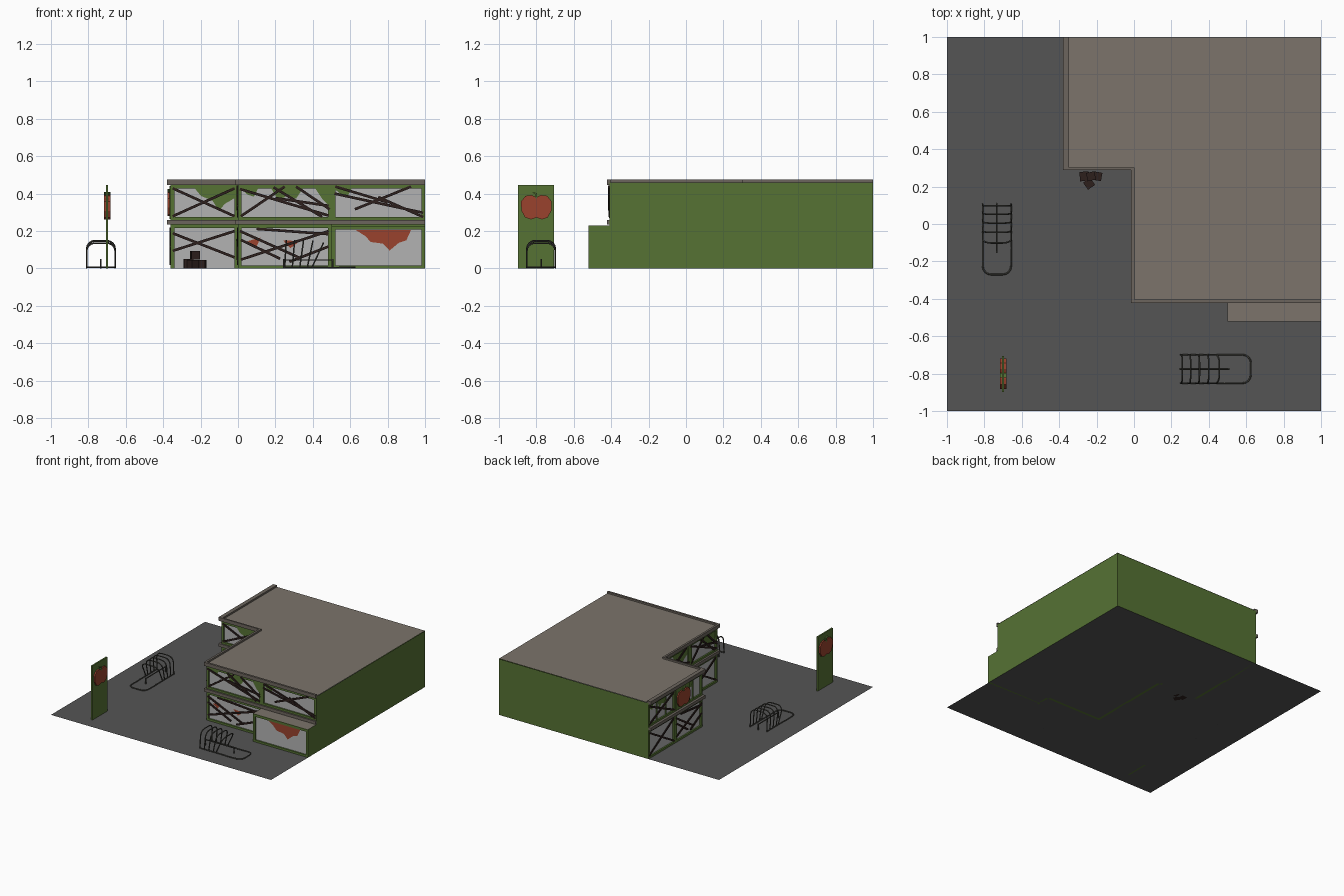
import bpy, bmesh, math
from mathutils import Matrix, Vector

if "Cube" in bpy.data.objects:
    bpy.data.objects.remove(bpy.data.objects["Cube"])


def mat(name, c):
    m = bpy.data.materials.new(name)
    m.diffuse_color = (*c, 1)
    m.use_nodes = True
    m.node_tree.nodes["Principled BSDF"].inputs["Base Color"].default_value = m.diffuse_color
    return m


GREEN = mat("green_paint", (.093, .17, .034))
RED = mat("red_paint", (.32, .055, .027))
ROOF = mat("roof_beige", (.2, .175, .145))
TRIM = mat("trim_grey", (.15, .13, .11))
WOOD = mat("dark_wood", (.026, .014, .012))
GLASS = mat("pale_glass", (.45, .45, .45))
ASPHALT = mat("asphalt", (.09, .09, .09))
METAL = mat("rack_metal", (.06, .06, .05))


def add(name, bm, m, M=Matrix()):
    bmesh.ops.recalc_face_normals(bm, faces=bm.faces)
    me = bpy.data.meshes.new(name)
    bm.to_mesh(me)
    bm.free()
    ob = bpy.data.objects.new(name, me)
    me.materials.append(m)
    ob.matrix_world = M
    bpy.context.collection.objects.link(ob)
    return ob


def face(name, pts, m, M=Matrix(), push=None):
    """Flat polygon, optionally extruded along push."""
    bm = bmesh.new()
    f = bm.faces.new([bm.verts.new(p) for p in pts])
    if push:
        r = bmesh.ops.extrude_face_region(bm, geom=[f], use_keep_orig=True)
        vs = [g for g in r["geom"] if isinstance(g, bmesh.types.BMVert)]
        bmesh.ops.translate(bm, verts=vs, vec=push)
    return add(name, bm, m, M)


def box(bm, lo, hi, M=Matrix()):
    lo, hi = Vector(lo), Vector(hi)
    bmesh.ops.create_cube(bm, size=1, matrix=M @ Matrix.Translation((lo + hi) / 2)
                          @ Matrix.Diagonal((*(hi - lo), 1)))


def bay(name, M, u, w, z0, z1, boards=(), shards=(), shard_mat=GREEN, sill=True, mullions=0):
    """One shop window: local x runs along the wall, -y faces out."""
    t, h = .02, z1 - z0
    bm = bmesh.new()
    box(bm, (u, 0, z0), (u + t, .02, z1))
    box(bm, (u + w - t, 0, z0), (u + w, .02, z1))
    box(bm, (u + t, 0, z1 - t), (u + w - t, .02, z1))
    if sill:
        box(bm, (u + t, 0, z0), (u + w - t, .02, z0 + t * .8))
    for i in range(mullions):
        c = u + w * (i + 1) / (mullions + 1)
        box(bm, (c - .004, .002, z0), (c + .004, .018, z1 - t))
    add(name + "_frame", bm, GREEN, M)
    face(name + "_glass", [(u, .012, z0), (u + w, .012, z0), (u + w, .012, z1), (u, .012, z1)], GLASS, M)
    for poly in shards:
        face(name + "_torn_panel", [(u + s * w, .008, z0 + q * h) for s, q in poly], shard_mat, M)
    if boards:
        bm = bmesh.new()
        for i, (a, b, c, d) in enumerate(boards):
            p = Vector((u + a * w, 0, z0 + b * h))
            v = Vector((u + c * w, 0, z0 + d * h)) - p
            L, ang = v.length, math.atan2(v.z, v.x)
            y = -.002 * (i % 3)
            box(bm, (0, y - .003, -.007), (L, y + .004, .007),
                Matrix.Translation(p) @ Matrix.Rotation(-ang, 4, 'Y'))
        add(name + "_boards", bm, WOOD, M)


# Board and torn panel patterns (fractions of a bay)
CROSS = [(.03, .1, .95, .9), (.03, .9, .95, .1)]
LOW = [(.02, .85, .65, .25), (.03, .2, .97, .85), (.03, .65, .45, .22), (.2, .9, .97, .78), (.55, .15, .97, .5)]
DENSE = [(.03, .1, .5, .95), (.02, .88, .97, .12), (.4, .62, .97, .4), (.38, .93, .9, .08), (.62, .95, .98, .3)]
FAN = [(.03, .75, .98, .2), (.04, .95, .6, .5), (.25, .3, .85, .95), (.5, .65, .98, .08)]
RAGS = [[(.35, .92), (.97, .92), (.95, .62), (.8, .45), (.72, .25), (.62, .55), (.45, .68)]]
RAGS2 = [[(.02, .92), (.22, .92), (.17, .66), (.1, .72)],
         [(.35, .92), (.7, .92), (.62, .6), (.52, .7), (.44, .52)],
         [(.82, .92), (.98, .92), (.97, .4), (.9, .6)]]
SPLAT = [[(.26, .9), (.85, .9), (.8, .66), (.72, .6), (.62, .42), (.55, .58), (.42, .62), (.36, .76)]]
BITS = [[(.1, .62), (.24, .7), (.2, .5)], [(.48, .64), (.66, .62), (.56, .46)]]

Z0, Z1, Z2, Z3 = 0, .235, .26, .447


def wall(x, y, turn):
    return Matrix.Translation((x, y, 0)) @ Matrix.Rotation(math.radians(turn), 4, 'Z')


# Front-facing bays
notch, front = wall(-.36, .3, 0), wall(0, -.41, 0)
bay("notch_lower", notch, 0, .36, Z0, Z1, [(.03, .8, .95, .25), (.03, .4, .95, .85)], sill=False)
bay("notch_upper", notch, 0, .36, Z2, Z3, CROSS, RAGS)
bay("front_lower", front, 0, .5, Z0, Z1, LOW, BITS, RED)
bay("front_upper_left", front, 0, .5, Z2, Z3, DENSE, RAGS2)
bay("front_upper_right", front, .5, .5, Z2, Z3, FAN, RAGS2[:1])

# Side-facing bays
side, wing = wall(0, .3, -90), wall(-.36, 1, -90)
for i in range(2):
    bay(f"side_lower_{i}", side, i * .355, .355, Z0, Z1, (LOW, CROSS)[i], BITS, RED)
    bay(f"side_upper_{i}", side, i * .355, .355, Z2, Z3, (FAN, DENSE)[i], RAGS)
    bay(f"wing_lower_{i}", wing, i * .35, .35, Z0, Z1, (CROSS, LOW)[i])
    bay(f"wing_upper_{i}", wing, i * .35, .35, Z2, Z3, (CROSS, ())[i], RAGS2[:2], mullions=2)

# Entrance porch
bay("porch_front", wall(.5, -.52, 0), 0, .5, 0, .228, (), SPLAT, RED)
bay("porch_side", wall(.5, -.41, -90), 0, .11, 0, .228)
face("porch_roof", [(.5, -.52, .23), (1, -.52, .23), (1, -.405, .23), (.5, -.405, .23)], ROOF)

# Plain walls, roof and bands
face("right_wall", [(1, -.52, 0), (1, 1, 0), (1, 1, .46), (1, -.41, .46), (1, -.41, .23), (1, -.52, .23)], GREEN)
face("back_wall", [(1, 1, 0), (-.36, 1, 0), (-.36, 1, .46), (1, 1, .46)], GREEN)
face("roof", [(x, y, .462) for x, y in
              [(-.36, 1), (-.36, .3), (0, .3), (0, -.41), (1, -.41), (1, 1)]], ROOF)
outer = [(-.38, 1), (-.38, .29), (-.015, .29), (-.015, -.422), (1, -.422)]
inner = [(1, -.405), (.002, -.405), (.002, .302), (-.347, .302), (-.347, 1)]
for name, z, h in (("parapet", .447, .029), ("floor_band", .235, .025)):
    face(name, [(x, y, z) for x, y in outer + inner], TRIM, push=(0, 0, h))
face("paving", [(-1, -1, 0), (1, -1, 0), (1, 1, 0), (-1, 1, 0)], ASPHALT)


# Fruit-shaped shop signs
def fruit(name, M, size, depth):
    half = [(0, .052), (.025, .064), (.058, .06), (.082, .03), (.08, -.02), (.06, -.056), (.03, -.066), (0, -.056)]
    pts = half + [(-a, b) for a, b in reversed(half[1:-1])]
    face(name, [(a * size, -depth / 2, b * size) for a, b in pts], RED, M, (0, depth, 0))
    face(name + "_leaf", [(a * size, -depth / 2, b * size) for a, b in
                          [(-.004, .045), (.006, .045), (.004, .065), (.022, .08), (-.004, .075)]],
         GREEN, M, (0, depth * 1.05, 0))


bm = bmesh.new()
box(bm, (-.706, -.897, 0), (-.694, -.705, .445))
add("sign_board", bm, GREEN)
fruit("sign_fruit", wall(-.7, -.8, -90) @ Matrix.Translation((0, 0, .328)), 1, .035)
bm = bmesh.new()
box(bm, (.35, -.006, .265), (.53, .008, .44))
add("wall_sign_panel", bm, GREEN, wing)
fruit("wall_sign_fruit", wing @ Matrix.Translation((.44, -.008, .345)), 1, .016)

# Broken crates by the notch
bm = bmesh.new()
for x, y, z, s, a in ((-.265, .255, 0, .05, 5), (-.195, .255, 0, .045, -10),
                      (-.24, .215, 0, .046, 35), (-.23, .255, .047, .045, 12)):
    box(bm, (-s / 2, -s / 2, 0), (s / 2, s / 2, s),
        Matrix.Translation((x, y, z)) @ Matrix.Rotation(math.radians(a), 4, 'Z'))
add("crates", bm, WOOD)


# Bike racks: bent tube hoops, some leaning, one fallen
def tubes(name, paths, M):
    cu = bpy.data.curves.new(name, 'CURVE')
    cu.dimensions, cu.bevel_depth, cu.bevel_resolution, cu.use_fill_caps = '3D', .0045, 1, True
    for p in paths:
        sp = cu.splines.new('POLY')
        sp.points.add(len(p) - 1)
        for q, v in zip(sp.points, p):
            q.co = (*v, 1)
    tmp = bpy.data.objects.new(name + "_curve", cu)
    bpy.context.collection.objects.link(tmp)
    bpy.context.view_layer.update()
    me = bpy.data.meshes.new_from_object(tmp.evaluated_get(bpy.context.evaluated_depsgraph_get()))
    bpy.data.objects.remove(tmp)
    ob = bpy.data.objects.new(name, me)
    me.materials.clear()
    me.materials.append(METAL)
    ob.matrix_world = M
    bpy.context.collection.objects.link(ob)


def hoop(x, lean):
    prof = [(-.076, 0), (-.076, .1)]
    prof += [(-.031 - .045 * math.cos(a), .1 + .045 * math.sin(a)) for a in
             (math.pi / 8, math.pi / 4, 3 * math.pi / 8, math.pi / 2)]
    prof += [(-a, b) for a, b in reversed(prof)]
    s, c = math.sin(math.radians(lean)), math.cos(math.radians(lean))
    return [(x + b * s, a, .004 + b * c) for a, b in prof]


rack = [hoop(.005, 3), hoop(.045, 5), hoop(.085, 8), hoop(.125, 12), hoop(.15, 25), hoop(.235, 89)]
rack += [[(0, 0, .045), (.265, 0, .045)], [(0, 0, 0), (0, 0, .05)], [(.26, 0, 0), (.26, 0, .05)]]
rack += [[(.005, y, .006), (.235, y, .006)] for y in (-.076, .076)]
tubes("bike_rack_front", rack, wall(.245, -.775, 0))
tubes("bike_rack_side", rack, wall(-.733, .11, -90))
